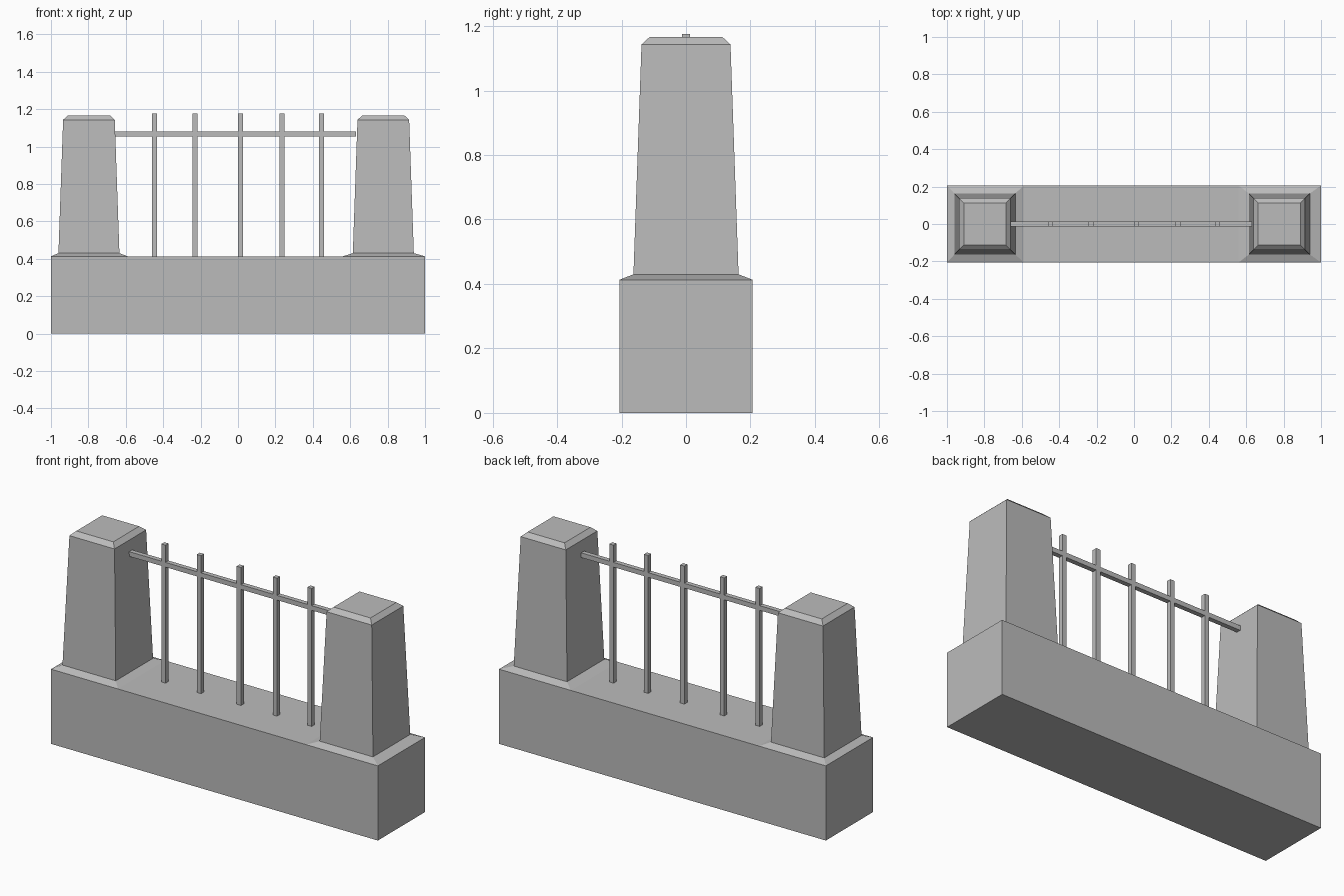
import bpy
import bmesh

cube = bpy.data.objects.get("Cube")
if cube:
    bpy.data.objects.remove(cube, do_unlink=True)

stone = bpy.data.materials.new("plain_grey")
stone.use_nodes = True
GREY = (0.5, 0.5, 0.5, 1.0)
stone.diffuse_color = GREY
stone.node_tree.nodes["Principled BSDF"].inputs["Base Color"].default_value = GREY


def stack(name, rings):
    """Loft rectangles (x0, x1, y0, y1, z) into a closed flat-sided solid."""
    bm = bmesh.new()
    loops = [[bm.verts.new(p) for p in
              ((x0, y0, z), (x1, y0, z), (x1, y1, z), (x0, y1, z))]
             for x0, x1, y0, y1, z in rings]
    bm.faces.new(loops[0][::-1])
    bm.faces.new(loops[-1])
    for low, high in zip(loops, loops[1:]):
        for i in range(4):
            j = (i + 1) % 4
            bm.faces.new((low[i], low[j], high[j], high[i]))
    bmesh.ops.recalc_face_normals(bm, faces=bm.faces)
    mesh = bpy.data.meshes.new(name)
    bm.to_mesh(mesh)
    bm.free()
    mesh.materials.append(stone)
    obj = bpy.data.objects.new(name, mesh)
    bpy.context.collection.objects.link(obj)
    return obj


def box(name, x0, x1, y0, y1, z0, z1):
    return stack(name, [(x0, x1, y0, y1, z0), (x0, x1, y0, y1, z1)])


HALF_DEPTH = 0.206
BASE_TOP = 0.413

# Low wall
box("base_wall", -1, 1, -HALF_DEPTH, HALF_DEPTH, 0, BASE_TOP)


# Tapered pillar with a sloped skirt and a bevelled top
def pillar(name, center, half, skirt_x0, skirt_x1):
    def ring(inset, z):
        h = half - inset
        return (center - h, center + h, -h, h, z)
    skirt = (skirt_x0, skirt_x1, -HALF_DEPTH, HALF_DEPTH, BASE_TOP)
    stack(name, [skirt, ring(0, 0.43), ring(0.025, 1.143), ring(0.05, 1.166)])


pillar("right_pillar", -0.797, 0.163, -1, -0.59)
pillar("left_pillar", 0.777, 0.163, 0.56, 1)

# Railing
R = 0.013
box("top_rail", -0.658, 0.632, -R, R, 1.055, 1.081)
for i, x in enumerate((-0.447, -0.23, 0.014, 0.235, 0.447)):
    box(f"upright_bar_{i + 1}", x - R, x + R, -R, R, 0.4, 1.176)
